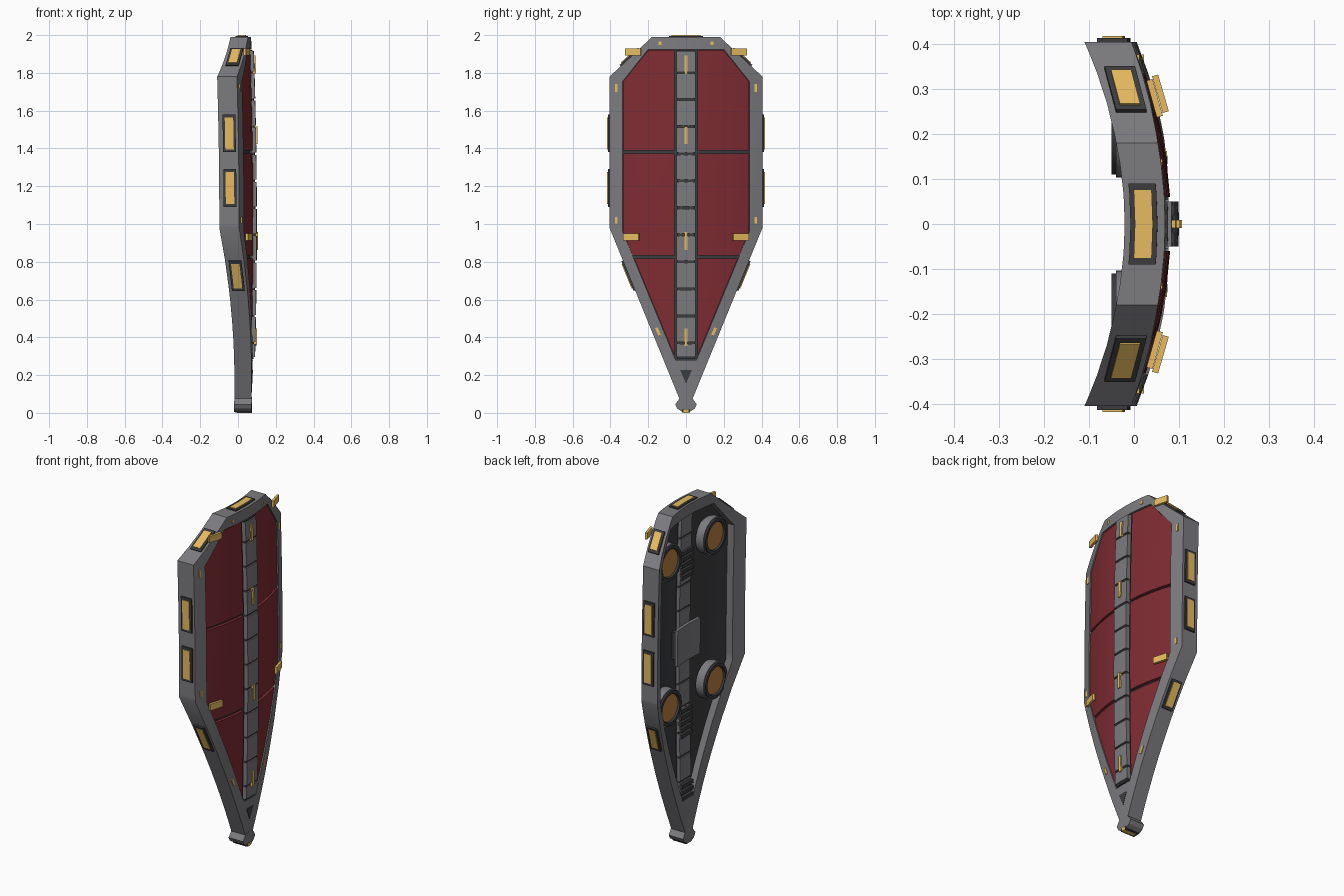
import bpy, bmesh, math
from mathutils import Vector, Matrix

if "Cube" in bpy.data.objects:
    bpy.data.objects.remove(bpy.data.objects["Cube"])


def material(name, rgb):
    m = bpy.data.materials.new(name)
    m.diffuse_color = (*rgb, 1)
    m.use_nodes = True
    m.node_tree.nodes["Principled BSDF"].inputs["Base Color"].default_value = m.diffuse_color
    return m


GREY = material("steel", (0.20, 0.20, 0.215))
RED = material("red_enamel", (0.21, 0.025, 0.032))
GOLD = material("gold", (0.80, 0.50, 0.115))
DARK = material("dark_metal", (0.045, 0.046, 0.05))
ORANGE = material("copper", (0.50, 0.22, 0.06))


def front_x(y, z):
    """Shield front surface, bowed across y and slightly along z."""
    return 0.088 - 0.5 * y * y - 0.019 * (z - 1) ** 2


def finish(name, bm, mat=GREY):
    bmesh.ops.recalc_face_normals(bm, faces=bm.faces[:])
    me = bpy.data.meshes.new(name)
    bm.to_mesh(me)
    bm.free()
    ob = bpy.data.objects.new(name, me)
    bpy.context.collection.objects.link(ob)
    me.materials.append(mat)
    for o in bpy.context.selected_objects:
        o.select_set(False)
    bpy.context.view_layer.objects.active = ob
    ob.select_set(True)
    bpy.ops.object.shade_smooth_by_angle(angle=math.radians(25))
    return ob


def slab(name, halves, d0, d1, mat=GREY):
    """Half outlines in (y, z), mirrored over y, bent to the shield between depths d0 and d1."""
    bm = bmesh.new()
    for pts in halves:
        bm.faces.new([bm.verts.new((0, y, z)) for y, z in pts])
    bm.normal_update()
    bmesh.ops.triangulate(bm, faces=bm.faces[:])
    cuts = [((0, 0.0675 * i, 0), (0, 1, 0)) for i in range(1, 6)]
    cuts += [((0, 0, 0.2 * i), (0, 0, 1)) for i in range(1, 10)]
    for co, no in cuts:
        bmesh.ops.bisect_plane(bm, geom=bm.verts[:] + bm.edges[:] + bm.faces[:],
                               plane_co=co, plane_no=no, dist=1e-5)
    dup = bmesh.ops.duplicate(bm, geom=bm.verts[:] + bm.edges[:] + bm.faces[:])
    for g in dup["geom"]:
        if isinstance(g, bmesh.types.BMVert):
            g.co.y *= -1
    bmesh.ops.reverse_faces(bm, faces=[g for g in dup["geom"] if isinstance(g, bmesh.types.BMFace)])
    bmesh.ops.remove_doubles(bm, verts=bm.verts[:], dist=1e-5)
    ext = bmesh.ops.extrude_face_region(bm, geom=bm.faces[:], use_keep_orig=True)
    top = {g for g in ext["geom"] if isinstance(g, bmesh.types.BMVert)}
    for v in bm.verts:
        d = d1 if v in top else d0
        v.co.x = front_x(v.co.y, v.co.z) + d * (1 + v.co.y ** 2)
    return finish(name, bm, mat)


def rect(y0, y1, z0, z1):
    return [(y0, z0), (y1, z0), (y1, z1), (y0, z1)]


def boxes(name, mats, mat):
    bm = bmesh.new()
    for m in mats:
        bmesh.ops.create_cube(bm, size=1, matrix=m)
    return finish(name, bm, mat)


def frame_at(y, z, ang, depth, on_edge, size):
    """Box matrix: length follows the surface at angle ang; size is (length, edge normal or thickness, width)."""
    c, s = math.cos(ang), math.sin(ang)
    p = Vector((front_x(y, z) + depth, y, z))
    e = 0.02
    u = Vector((front_x(y + e * c, z + e * s) - front_x(y - e * c, z - e * s), 2 * e * c, 2 * e * s)).normalized()
    side = Vector((0, s, -c))
    w = u.cross(side).normalized()
    a, b = (side, Vector((1, 0, 0))) if on_edge else (w, w.cross(u))
    m = Matrix((u * size[0], a * size[1], b * size[2])).transposed().to_4x4()
    return Matrix.Translation(p) @ m


def mirrored(specs, depth, edge, size=None):
    out = []
    for y, z, ang, *sz in specs:
        for s in (1, -1):
            a = ang if s > 0 else math.pi - ang
            out.append(frame_at(s * y, z, a, depth, edge, size or sz))
    return out


# Main frame and recessed body
outer = [(0, 1.99), (.18, 1.99), (.405, 1.78), (.405, .98), (.035, .075), (0, .075)]
inner = [(0, .28), (.055, .28), (.335, .96), (.335, 1.755), (.2, 1.925), (0, 1.925)]
slab("outer_frame", [outer + inner], -0.09, 0)
slab("backing_plate", [inner], -0.052, -0.022, DARK)

# Six red panels
slab("red_panels", [
    [(.06, 1.92), (.2, 1.92), (.333, 1.755), (.333, 1.388), (.06, 1.388)],
    [(.06, 1.373), (.333, 1.373), (.333, .96), (.283, .834), (.06, .834)],
    [(.06, .817), (.274, .817), (.06, .3)]], -0.03, -0.006, RED)

# Segmented spine, front and back
slab("spine_core", [rect(0, .048, .285, 1.922)], -0.07, 0.004, DARK)
seams = [.29] + [.37 + .1432 * i for i in range(11)] + [1.922]
plates = [rect(0, .05, a + .006, b - .006) for a, b in zip(seams, seams[1:])]
slab("spine_plates_front", plates, -0.01, 0.012)
slab("spine_plates_back", plates, -0.077, -0.06)
slab("spine_studs", [rect(0, .009, z - .047, z + .047) for z in (1.845, 1.47, .91, .4)], 0, 0.019, GOLD)

# Tip cap and notch
slab("tip_cap", [[(0, .085), (.035, .075), (.057, .045), (.045, .022), (.02, .006), (0, .006)]], -0.09, 0.003)
slab("tip_plate", [rect(0, .022, .002, .02)], -0.086, 0.004, DARK)
slab("tip_gold", [rect(0, .012, 0, .018)], -0.075, 0.005, GOLD)
slab("front_notch", [[(0, .155), (.031, .227), (0, .227)]], -0.02, 0.002, DARK)

# Gold plates with dark surrounds on the outer edge
up = math.pi / 2
low = math.atan2(.905, .37)
high = math.atan2(.21, -.225)
edge_spots = [(.405, 1.48, up, .2), (.405, 1.19, up, .2), (.302, .728, low, .17), (.297, 1.881, high, .135)]
boxes("edge_surrounds", mirrored([(y, z, a, l, .018, .068) for y, z, a, l in edge_spots], -0.048, True), DARK)
boxes("edge_plates", mirrored([(y, z, a, l - .03, .027, .045) for y, z, a, l in edge_spots], -0.048, True), GOLD)
slab("top_surround", [rect(0, .09, 1.98, 1.996)], -0.077, -0.017, DARK)
slab("top_plate", [rect(0, .077, 1.98, 2.0)], -0.067, -0.027, GOLD)

# Raised gold tabs and rivets on the front
boxes("gold_tabs", mirrored([(.28, 1.91, 0), (.29, .932, 0)], 0.013, False, (.085, .014, .038)), GOLD)
boxes("frame_rivets", mirrored([(.37, 1.72, up, .042, .006, .014), (.37, 1.02, up, .036, .006, .014),
                                (.148, .43, low, .045, .006, .014), (.138, 1.957, up, .018, .006, .014)],
                               0, False), GOLD)

# Back: rib stacks and centre pad
ribs = [rect(0, .05, c + .036 * i - .011, c + .036 * i + .011)
        for c, n in ((1.64, 3), (.71, 3), (.31, 2)) for i in range(-n + 1, n)]
slab("back_ribs", ribs, -0.092, -0.065, DARK)
slab("back_pad", [rect(0, .105, 1.075, 1.285)], -0.1, -0.082)
slab("back_pad_mount", [rect(0, .085, 1.1, 1.26)], -0.088, -0.05, DARK)


# Back: four round mounts, turned about the x axis
def lathe(name, profile, mat=GREY):
    bm = bmesh.new()
    n = 32
    for y in (.21, -.21):
        for z in (1.73, .88):
            rings = [[bm.verts.new((x, y + r * math.cos(t * math.tau / n), z + r * math.sin(t * math.tau / n)))
                      for t in range(n)] for r, x in profile]
            for a, b in zip(rings, rings[1:]):
                for t in range(n):
                    bm.faces.new((a[t], a[(t + 1) % n], b[(t + 1) % n], b[t]))
            bm.faces.new(rings[0])
            bm.faces.new(rings[-1])
    return finish(name, bm, mat)


lathe("mount_collars", [(.107, .01), (.107, -.04), (.098, -.04), (.098, .01)])
lathe("mount_rings", [(.1, .01), (.1, -.05), (.082, -.05), (.076, -.036)], DARK)
lathe("mount_discs", [(.078, -.03), (.078, -.04)], ORANGE)
